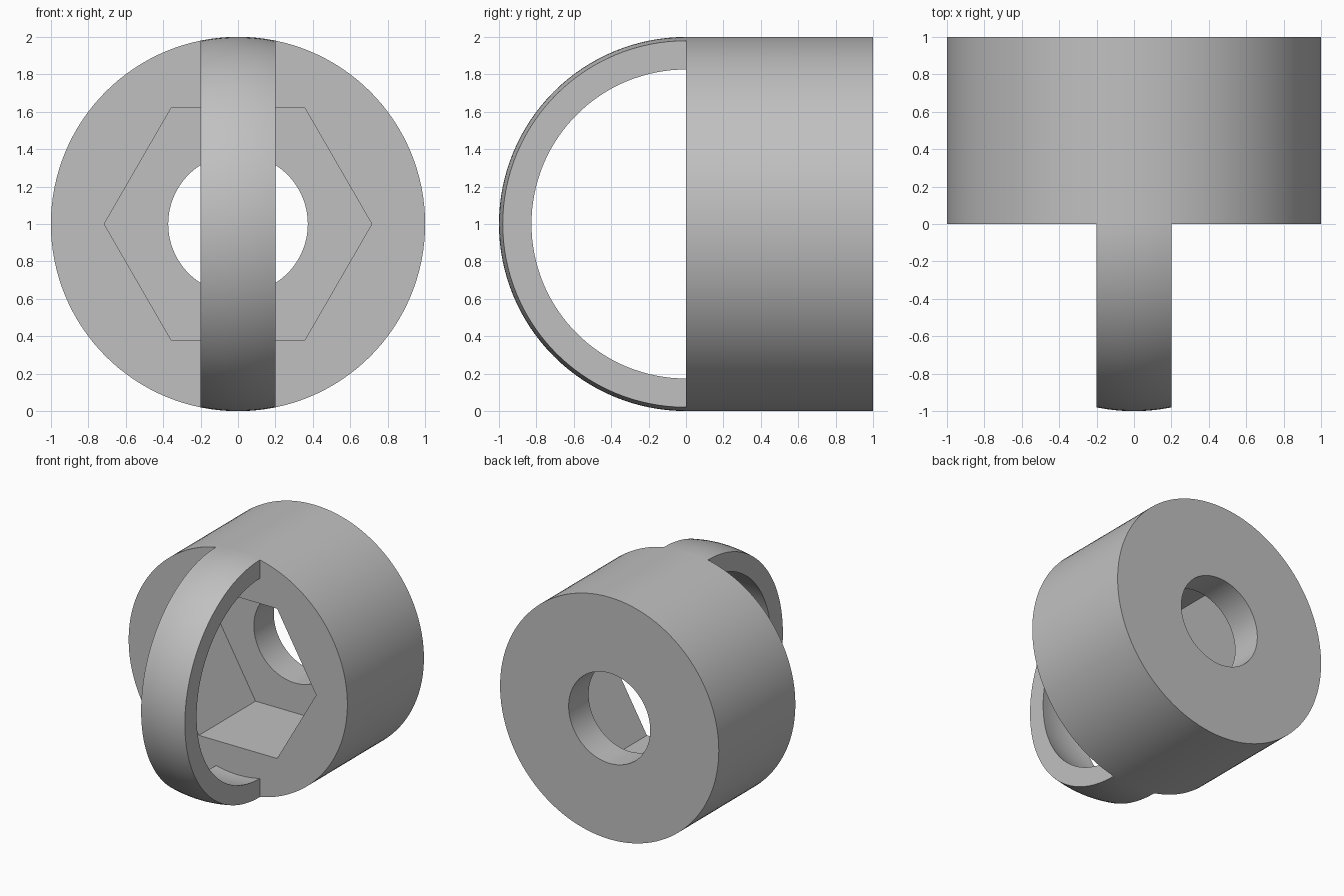
import bpy
import math
from mathutils import Matrix, Vector

default = bpy.data.objects.get("Cube")
if default:
    bpy.data.objects.remove(default)

RADIUS = 1.0
INNER = 0.85
HALF_WIDTH = 0.2
POCKET_DEPTH = 0.74
CENTER = Vector((0, 0, 1))

grey = bpy.data.materials.new("plain grey")
grey.use_nodes = True
colour = (0.53, 0.53, 0.53, 1)
grey.diffuse_color = colour
grey.node_tree.nodes["Principled BSDF"].inputs["Base Color"].default_value = colour


def cylinder(name, sides, radius, y0, y1, turn=0.0):
    """Prism along the y axis; turn rotates it about that axis."""
    bpy.ops.mesh.primitive_cylinder_add(vertices=sides, radius=radius, depth=y1 - y0)
    obj = bpy.context.object
    obj.name = name
    obj.data.transform(Matrix.Translation((0, (y0 + y1) / 2, CENTER.z))
                       @ Matrix.Rotation(math.pi / 2, 4, "X")
                       @ Matrix.Rotation(turn, 4, "Z"))
    return obj


def finish(obj):
    obj.data.materials.clear()
    obj.data.materials.append(grey)
    bpy.ops.object.select_all(action="DESELECT")
    obj.select_set(True)
    bpy.context.view_layer.objects.active = obj
    bpy.ops.object.shade_smooth_by_angle(angle=math.radians(30))


# Round body with a hexagonal pocket in front and a bore through the back
body = cylinder("body", 128, RADIUS, 0, 1)
cutters = [
    cylinder("hex_pocket_cutter", 6, 0.715, -0.5, POCKET_DEPTH, math.pi / 2),
    cylinder("bore_cutter", 96, 0.373, -0.4, 1.5),
]
for cutter in cutters:
    cutter.hide_render = True
    bpy.context.view_layer.objects.active = body
    mod = body.modifiers.new("cut", "BOOLEAN")
    mod.operation = "DIFFERENCE"
    mod.solver = "EXACT"
    mod.object = cutter
    bpy.ops.object.modifier_apply(modifier=mod.name)
    bpy.data.objects.remove(cutter)
finish(body)

# Half-ring handle: a slice of a hollow sphere swept over the front
ACROSS, AROUND = 12, 64
xs = [HALF_WIDTH * (2 * i / ACROSS - 1) for i in range(ACROSS + 1)]
section = [(x, math.sqrt(RADIUS ** 2 - x * x)) for x in xs]
section += [(x, math.sqrt(INNER ** 2 - x * x)) for x in reversed(xs)]
n = len(section)
verts, faces = [], []
for j in range(AROUND + 1):
    a = math.pi * j / AROUND
    verts += [CENTER + Vector((x, -r * math.sin(a), r * math.cos(a))) for x, r in section]
for j in range(AROUND):
    for i in range(n):
        k = (i + 1) % n
        faces.append((j * n + i, (j + 1) * n + i, (j + 1) * n + k, j * n + k))
mesh = bpy.data.meshes.new("handle_band")
mesh.from_pydata(verts, [], faces)
band = bpy.data.objects.new("handle_band", mesh)
bpy.context.collection.objects.link(band)
finish(band)
